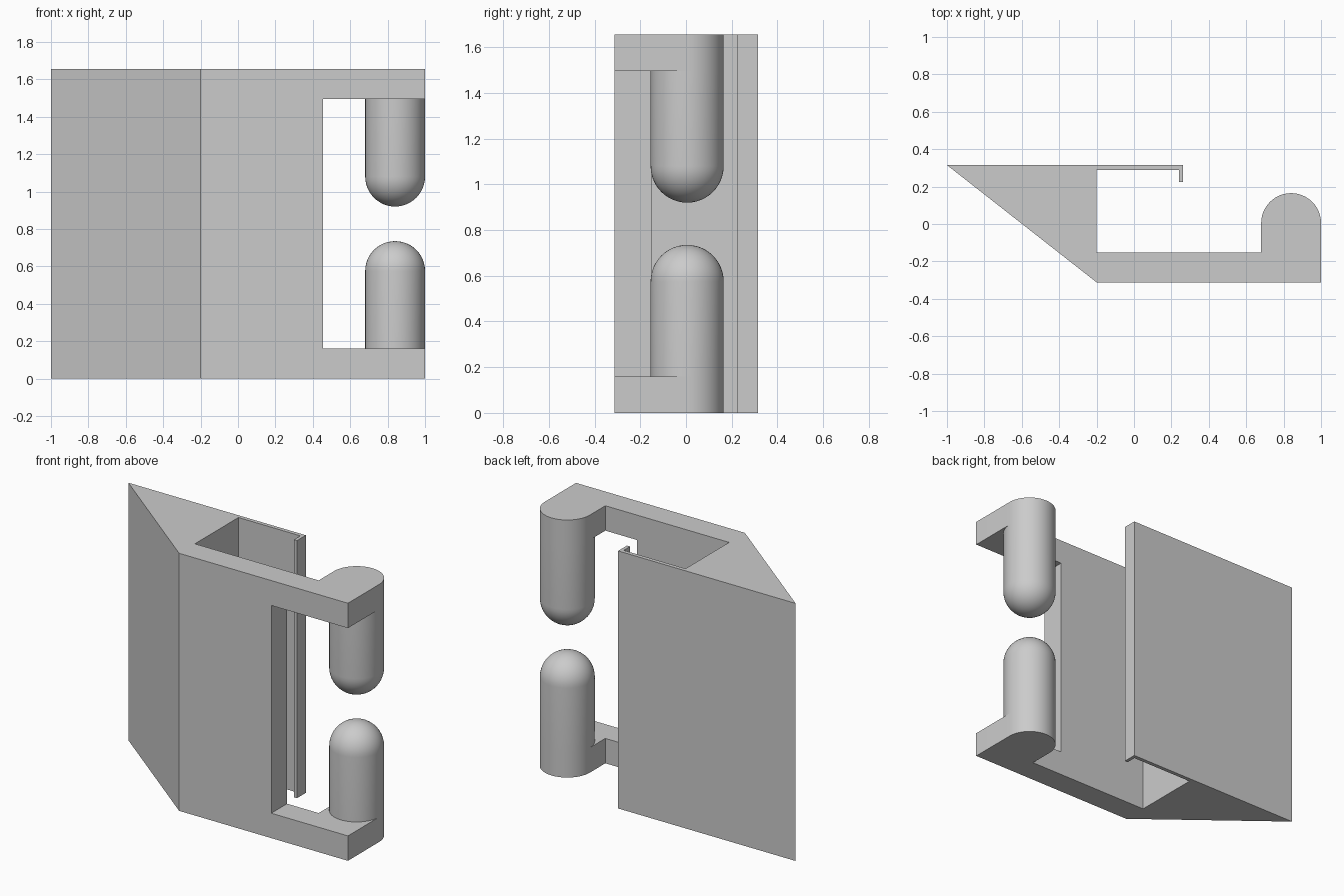
import bpy, bmesh, math

if "Cube" in bpy.data.objects:
    bpy.data.objects.remove(bpy.data.objects["Cube"], do_unlink=True)

H = 1.655                        # overall height
ARM = 0.16                       # arm thickness
PIN_X, PIN_Y, PIN_R = 0.84, 0.005, 0.16
PIN_TOP = 0.735
SEGMENTS = 48

grey = bpy.data.materials.new("plain grey")
grey.use_nodes = True
colour = (0.6, 0.6, 0.6, 1)
grey.diffuse_color = colour
grey.node_tree.nodes["Principled BSDF"].inputs["Base Color"].default_value = colour


def finish(name, bm):
    bmesh.ops.recalc_face_normals(bm, faces=bm.faces)
    mesh = bpy.data.meshes.new(name)
    bm.to_mesh(mesh)
    bm.free()
    mesh.materials.append(grey)
    obj = bpy.data.objects.new(name, mesh)
    bpy.context.collection.objects.link(obj)
    return obj


def extrude(name, outline, z0, z1):
    bm = bmesh.new()
    face = bm.faces.new([bm.verts.new((x, y, z0)) for x, y in outline])
    top = bmesh.ops.extrude_face_region(bm, geom=[face])["geom"]
    bmesh.ops.translate(bm, vec=(0, 0, z1 - z0),
                        verts=[v for v in top if isinstance(v, bmesh.types.BMVert)])
    return finish(name, bm)


def select_only(obj):
    bpy.ops.object.select_all(action='DESELECT')
    obj.select_set(True)
    bpy.context.view_layer.objects.active = obj


# Clip body: wedge, thin spring plate with lip, front wall and rounded pin boss
boss = [(PIN_X + PIN_R * math.cos(a), PIN_Y + PIN_R * math.sin(a))
        for a in (math.pi * i / (SEGMENTS // 2) for i in range(SEGMENTS // 2 + 1))]
outline = [(-1, 0.315), (-0.2, -0.312), (1, -0.312)] + boss + [
    (0.68, -0.152), (-0.2, -0.152), (-0.2, 0.29), (0.24, 0.29),
    (0.24, 0.225), (0.262, 0.225), (0.262, 0.315)]
body = extrude("clip_body", outline, 0, H)

# Opening that leaves an upper and a lower arm
cutter = extrude("opening_cutter", [(0.455, -0.5), (1.2, -0.5), (1.2, 0.5), (0.455, 0.5)],
                 ARM, H - ARM)
cutter.hide_render = True
cut = body.modifiers.new("opening", 'BOOLEAN')
cut.operation, cut.solver, cut.object = 'DIFFERENCE', 'EXACT', cutter
select_only(body)
bpy.ops.object.modifier_apply(modifier=cut.name)
bpy.data.objects.remove(cutter, do_unlink=True)


# Round-ended pins, one standing on the lower arm and one hanging from the upper
def pin(name, flip):
    bm = bmesh.new()
    rings = 12
    profile = [(PIN_R, ARM)] + [
        (PIN_R * math.cos(a), PIN_TOP - PIN_R + PIN_R * math.sin(a))
        for a in (math.pi / 2 * i / rings for i in range(rings + 1))]
    verts = [bm.verts.new((PIN_X + r, PIN_Y, z)) for r, z in profile]
    edges = [bm.edges.new(pair) for pair in zip(verts, verts[1:])]
    bmesh.ops.spin(bm, geom=verts + edges, cent=(PIN_X, PIN_Y, 0), axis=(0, 0, 1),
                   angle=math.tau, steps=SEGMENTS, use_duplicate=False)
    bmesh.ops.remove_doubles(bm, verts=bm.verts, dist=0.0005)
    if flip:
        for v in bm.verts:
            v.co.z = H - v.co.z
    return finish(name, bm)


for part in (body, pin("lower_pin", False), pin("upper_pin", True)):
    select_only(part)
    bpy.ops.object.shade_smooth_by_angle(angle=math.radians(30))
